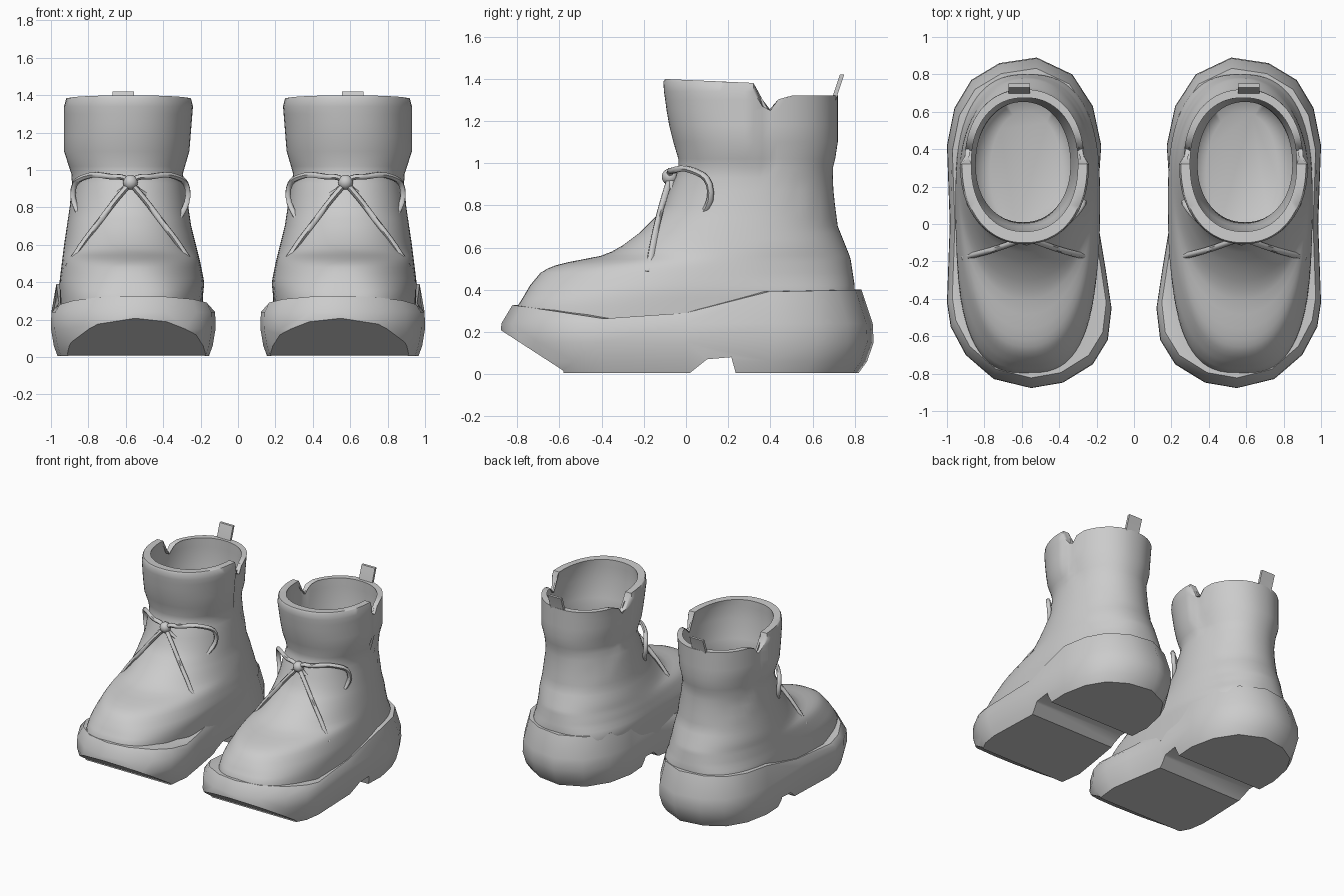
import bpy, bmesh, math
from mathutils import Vector

if "Cube" in bpy.data.objects:
    bpy.data.objects.remove(bpy.data.objects["Cube"])

grey = bpy.data.materials.new("grey leather")
grey.diffuse_color = (0.6, 0.6, 0.6, 1)
grey.use_nodes = True
grey.node_tree.nodes["Principled BSDF"].inputs["Base Color"].default_value = grey.diffuse_color


def lerp(keys, t):
    """Piecewise linear lookup in ((t, value), ...)."""
    for (a, u), (b, v) in zip(keys, keys[1:]):
        if t <= b:
            return u + (v - u) * max(0, (t - a) / (b - a))
    return keys[-1][1]


def finish(ob, angle=40):
    """Material, smooth shading and the opposite boot's copy."""
    ob.data.materials.clear()
    ob.data.materials.append(grey)
    bpy.ops.object.select_all(action='DESELECT')
    ob.select_set(True)
    bpy.context.view_layer.objects.active = ob
    bpy.ops.object.shade_smooth_by_angle(angle=math.radians(angle))
    ob.modifiers.new("pair", 'MIRROR').use_mirror_merge = False


def add_mesh(name, bm):
    bmesh.ops.remove_doubles(bm, verts=bm.verts[:], dist=1e-4)
    bmesh.ops.recalc_face_normals(bm, faces=bm.faces[:])
    me = bpy.data.meshes.new(name)
    bm.to_mesh(me)
    bm.free()
    ob = bpy.data.objects.new(name, me)
    bpy.context.collection.objects.link(ob)
    return ob


def loft(name, rings):
    bm = bmesh.new()
    loops = [[bm.verts.new(p) for p in r] for r in rings]
    n = len(loops[0])
    for a, b in zip(loops, loops[1:]):
        for i in range(n):
            bm.faces.new((a[i], a[(i + 1) % n], b[(i + 1) % n], b[i]))
    bm.faces.new(loops[0])
    bm.faces.new(loops[-1])
    return add_mesh(name, bm)


# --- Sole: outline lofted upward, then toe spring and arch cut away
outline = [(.12, -.45), (.14, -.62), (.22, -.75), (.38, -.85), (.55, -.88), (.75, -.83),
           (.90, -.70), (.98, -.55), (1.0, -.42), (.985, 0), (1.0, .42), (.96, .62),
           (.87, .77), (.72, .86), (.52, .89), (.33, .80), (.22, .63), (.175, .42),
           (.20, .05), (.15, -.25)]
sole_top = ((-.9, .33), (-.75, .31), (-.4, .26), (0, .29), (.4, .39), (.9, .40))


def sole_ring(scale, z):
    pts = []
    for x, y in outline:
        top = lerp(sole_top, y)
        pts.append((.56 + (x - .56) * scale, y * scale, top if z is None else min(z, top)))
    return pts


sole = loft("sole", [sole_ring(s, z) for s, z in
                     ((.92, .005), (.965, .06), (1, .15), (.995, .24), (.935, None), (.82, None))])

cut = bmesh.new()
for profile in (((-.58, .015), (-1.02, .30), (-1.02, -.1), (-.58, -.1)),
                ((0, -.01), (.10, .07), (.215, .08), (.24, -.01))):
    left = [cut.verts.new((0, y, z)) for y, z in profile]
    right = [cut.verts.new((1.2, y, z)) for y, z in profile]
    cut.faces.new(left)
    cut.faces.new(right)
    for i in range(4):
        j = (i + 1) % 4
        cut.faces.new((left[i], left[j], right[j], right[i]))
cutter = add_mesh("sole_cutter", cut)
mod = sole.modifiers.new("cut", 'BOOLEAN')
mod.operation, mod.object, mod.solver = 'DIFFERENCE', cutter, 'EXACT'
bpy.context.view_layer.objects.active = sole
bpy.ops.object.modifier_apply(modifier="cut")
bpy.data.objects.remove(cutter)
finish(sole, 35)

# --- Upper: horizontal egg-shaped rings from foot to cuff, then down inside
front = ((.2, -.80), (.32, -.80), (.36, -.775), (.42, -.74), (.48, -.69), (.51, -.64),
         (.53, -.56), (.565, -.38), (.61, -.30), (.67, -.22), (.74, -.15), (.8, -.10),
         (.87, -.08), (.93, -.05), (1.0, -.03), (1.1, -.06), (1.2, -.085), (1.38, -.11), (1.4, -.10))
back = ((.2, .80), (.42, .80), (.55, .78), (.7, .72), (.85, .70), (.97, .695), (1.07, .72), (1.4, .72))
inner = ((.2, .20), (.4, .18), (.5, .20), (.7, .25), (.9, .28), (.98, .295), (1.1, .26), (1.35, .24), (1.4, .255))
outer = ((.2, .95), (.4, .955), (.6, .93), (.8, .90), (.96, .885), (1.1, .93), (1.35, .93), (1.4, .915))
widest = ((.2, .05), (.45, .15), (.6, .27), (1.0, .32))
power = ((.2, 2.9), (.35, 2.8), (.45, 2.35), (.55, 2.1), (.8, 2.1), (1.4, 2.2))
rim = ((-.12, 1.40), (.33, 1.38), (.355, 1.34), (.365, 1.25), (.41, 1.25), (.43, 1.30), (.5, 1.32), (.8, 1.32))


def upper_ring(z, inset=0, count=72):
    f, b = lerp(front, z) + inset, lerp(back, z) - inset
    xi, xo = lerp(inner, z) + inset, lerp(outer, z) - inset
    if inset:
        f = max(f, -.04)
    yc, n, cx = lerp(widest, z), lerp(power, z), (xi + xo) / 2
    pts = []
    for i in range(count):
        a = math.tau * i / count
        c, s = math.cos(a), math.sin(a)
        x = math.copysign(abs(c) ** (2 / n), c) * (xo - xi) / 2
        y = yc + math.copysign(abs(s) ** (2 / n), s) * ((b - yc) if s > 0 else (yc - f))
        # rear quarter sits inside the front flap
        seam = .36 + max(0, .98 - z) * 1.3
        if y > seam and z > .7 and not inset:
            x *= .93 if z > 1 else .975
        pts.append((cx + x, y, min(z, lerp(rim, y))))
    return pts


heights = [.2, .27, .32, .36, .39, .42, .45, .48, .50, .515, .53, .545, .56, .58, .61, .64, .67,
           .70, .74, .8, .87, .93, .98, 1.02, 1.1, 1.18, 1.25, 1.30, 1.34, 1.385, 1.4]
rings = [upper_ring(z) for z in heights]
rings += [upper_ring(z, .045) for z in (1.4, 1.34, 1.25, 1.1, .98, .85, .72)]
rings += [upper_ring(z, i) for z, i in ((.64, .08), (.6, .16))]
finish(loft("upper", rings), 50)

# --- Heel pull tab leaning backwards
tab = bmesh.new()
tab_ring = []
for y, z in ((.685, 1.20), (.70, 1.30), (.74, 1.42)):
    tab_ring.append([tab.verts.new((x, y + d, z)) for x, d in
                     ((.555, -.01), (.67, -.01), (.67, .01), (.555, .01))])
for a, b in zip(tab_ring, tab_ring[1:]):
    for i in range(4):
        tab.faces.new((a[i], a[(i + 1) % 4], b[(i + 1) % 4], b[i]))
tab.faces.new(tab_ring[0])
tab.faces.new(tab_ring[-1])
finish(add_mesh("pull_tab", tab), 30)


# --- Laces: two bow loops, two loose ends and a knot
def lace(name, points, closed):
    cu = bpy.data.curves.new(name, 'CURVE')
    cu.dimensions, cu.bevel_depth, cu.bevel_resolution = '3D', .016, 1
    cu.resolution_u, cu.use_fill_caps = 4, True
    sp = cu.splines.new('BEZIER')
    sp.bezier_points.add(len(points) - 1)
    for bp, p in zip(sp.bezier_points, points):
        bp.co = Vector(p)
        bp.handle_left_type = bp.handle_right_type = 'AUTO'
    sp.use_cyclic_u = closed
    ob = bpy.data.objects.new(name, cu)
    bpy.context.collection.objects.link(ob)
    bpy.ops.object.select_all(action='DESELECT')
    ob.select_set(True)
    bpy.context.view_layer.objects.active = ob
    bpy.ops.object.convert(target='MESH')
    finish(bpy.context.view_layer.objects.active, 60)


for side, label in ((1, "outer"), (-1, "inner")):
    def along(pts):
        return [(.575 + side * x, y, z) for x, y, z in pts]
    lace(label + "_bow_loop", along([(.02, -.075, .94), (.11, -.06, .965), (.24, .03, .965), (.305, .11, .90),
                                     (.27, .08, .76), (.225, .01, .735), (.10, -.045, .85)]), True)
    lace(label + "_lace_end", along([(0, -.075, .93), (.07, -.10, .85), (.17, -.135, .72),
                                     (.26, -.16, .60), (.335, -.18, .48)]), False)

knot = bmesh.new()
bmesh.ops.create_uvsphere(knot, u_segments=12, v_segments=8, radius=.04)
bmesh.ops.translate(knot, verts=knot.verts[:], vec=(.575, -.075, .935))
finish(add_mesh("lace_knot", knot), 60)
